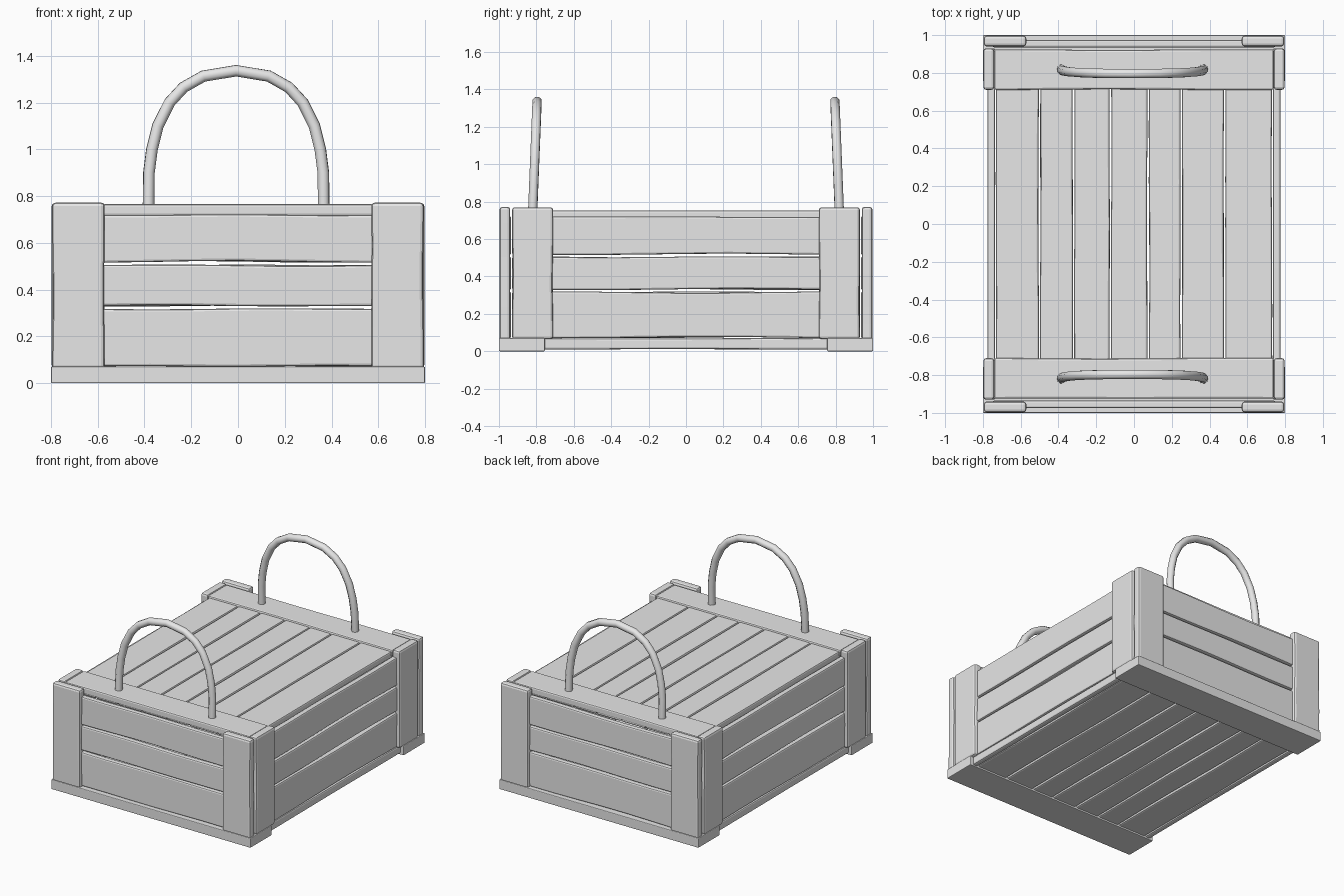
import bpy, bmesh, math, random
from mathutils import Vector

random.seed(4)
if "Cube" in bpy.data.objects:
    bpy.data.objects.remove(bpy.data.objects["Cube"], do_unlink=True)

grey = bpy.data.materials.new("plain grey")
grey.use_nodes = True
COLOUR = (0.8, 0.8, 0.8, 1)
grey.diffuse_color = COLOUR
grey.node_tree.nodes["Principled BSDF"].inputs["Base Color"].default_value = COLOUR


def plank(name, xs, ys, zs, wobble=0.004, bevel=0.01):
    """Bevelled board filling the given spans, its long edges gently wavy."""
    low, high = Vector((xs[0], ys[0], zs[0])), Vector((xs[1], ys[1], zs[1]))
    size, mid = high - low, (low + high) / 2
    thin, wide, long = sorted(range(3), key=lambda a: size[a])
    bm = bmesh.new()
    bmesh.ops.create_cube(bm, size=1)
    edges = [e for e in bm.edges
             if abs(e.verts[0].co[long] - e.verts[1].co[long]) > 0.5]
    bmesh.ops.subdivide_edges(bm, edges=edges, cuts=7, use_grid_fill=True)
    phase = {-1: random.uniform(0, 6), 1: random.uniform(0, 6)}
    for v in bm.verts:
        t = v.co[long] + 0.5
        side = 1 if v.co[wide] > 0 else -1
        v.co = Vector(c * s for c, s in zip(v.co, size)) + mid
        # waves only cut inward, fading towards the ends
        wave = 1 + math.sin(phase[side] + 7 * t)
        v.co[wide] -= side * wobble * wave * math.sin(math.pi * t)
    mesh = bpy.data.meshes.new(name)
    bm.to_mesh(mesh)
    bm.free()
    mesh.materials.append(grey)
    ob = bpy.data.objects.new(name, mesh)
    bpy.context.collection.objects.link(ob)
    mod = ob.modifiers.new("worn edges", "BEVEL")
    mod.width, mod.segments = min(bevel, size[thin] * 0.3), 2
    mod.limit_method, mod.angle_limit = "ANGLE", math.radians(40)
    return ob


def span(a, b, side):
    return tuple(sorted((a * side, b * side)))


# Slatted walls
rows = [(0.07, 0.32), (0.328, 0.507), (0.515, 0.722)]
for side, end, flank in ((-1, "front", "right"), (1, "back", "left")):
    for i, row in enumerate(rows):
        plank(f"{end}_slat_{i + 1}", (-0.75, 0.75), span(0.935, 0.975, side), row)
        plank(f"{flank}_slat_{i + 1}", span(0.735, 0.775, side), (-0.93, 0.93), row)

    # Cleats across the bottom and the lid
    plank(f"{end}_bottom_cleat", (-0.8, 0.8), span(0.755, 1.0, side), (0, 0.07), 0, 0.005)
    plank(f"{end}_lid_cleat", (-0.74, 0.74), span(0.71, 0.925, side), (0.715, 0.765), 0.002)

    # Corner boards, one pair per corner
    for hand, word in ((-1, "right"), (1, "left")):
        plank(f"{end}_{word}_corner_end_board", span(0.57, 0.795, hand),
              span(0.94, 0.997, side), (0.06, 0.772), 0.002, 0.015)
        plank(f"{end}_{word}_corner_side_board", span(0.74, 0.798, hand),
              span(0.71, 0.93, side), (0.065, 0.77), 0.002, 0.015)

# Lid and floor boards share the same joints
joints = [-0.735, -0.5, -0.32, -0.125, 0.075, 0.25, 0.48, 0.735]
for i, (a, b) in enumerate(zip(joints, joints[1:])):
    strip = (a + 0.003, b - 0.003)
    plank(f"lid_board_{i + 1}", strip, (-0.92, 0.92), (0.705, 0.752), 0.002)
    plank(f"floor_board_{i + 1}", strip, (-0.92, 0.92), (0.012, 0.055), 0.004)
for side, word in ((-1, "right"), (1, "left")):
    plank(f"{word}_floor_rail", span(0.735, 0.775, side), (-0.8, 0.8), (0.01, 0.07), 0.001)

# Arched rope handles, leaning slightly inward
arch = [(0.375, 0.74), (0.373, 0.9), (0.36, 1.0), (0.335, 1.1), (0.285, 1.2),
        (0.225, 1.265), (0.14, 1.313), (0, 1.336)]
path = [(-x, z) for x, z in arch] + [(x, z) for x, z in arch[-2::-1]]
for side, end in ((-1, "front"), (1, "back")):
    curve = bpy.data.curves.new(f"{end}_handle", "CURVE")
    curve.dimensions = "3D"
    curve.bevel_depth, curve.bevel_resolution = 0.026, 2
    curve.use_fill_caps = True
    line = curve.splines.new("POLY")
    line.points.add(len(path) - 1)
    for point, (x, z) in zip(line.points, path):
        lean = 0.82 - 0.04 * (z - 0.74)
        point.co = (x - 0.008, side * lean, z, 1)
    line.use_smooth = True
    curve.materials.append(grey)
    handle = bpy.data.objects.new(f"{end}_handle", curve)
    bpy.context.collection.objects.link(handle)
